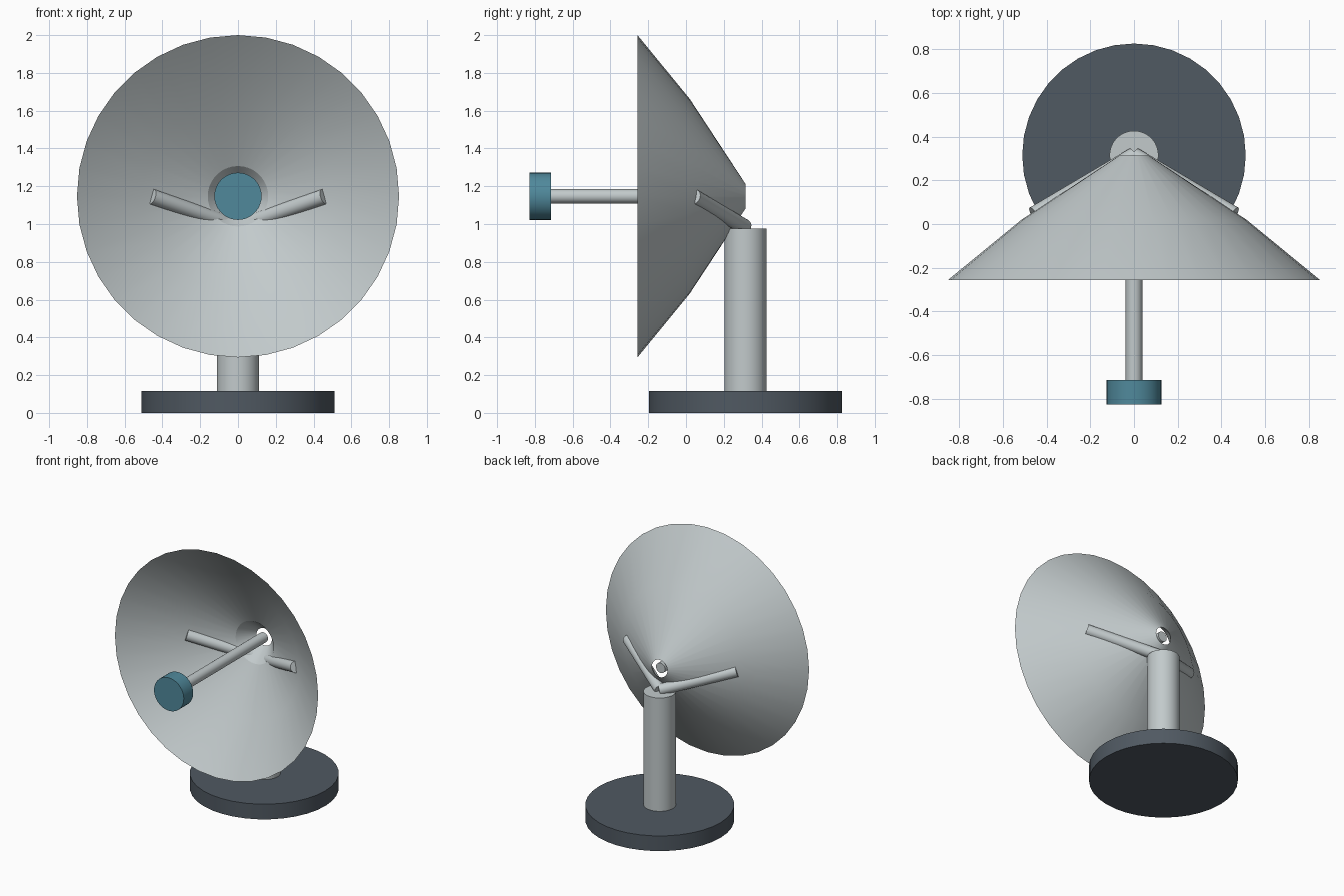
import bpy
import bmesh
from math import radians, tau
from mathutils import Vector, Matrix

default_cube = bpy.data.objects.get("Cube")
if default_cube:
    bpy.data.objects.remove(default_cube, do_unlink=True)

AXIS_Z = 1.147   # height of the dish axis
POST_Y = 0.315   # depth of the stand
SIDES = 36


def make_material(name, color):
    mat = bpy.data.materials.new(name)
    mat.use_nodes = True
    mat.diffuse_color = (*color, 1)
    mat.node_tree.nodes["Principled BSDF"].inputs["Base Color"].default_value = (*color, 1)
    return mat


light_grey = make_material("light grey metal", (0.54, 0.59, 0.60))
dark_slate = make_material("dark slate", (0.08, 0.10, 0.122))
teal = make_material("teal", (0.08, 0.25, 0.33))


def finish(name, bm, mat):
    bmesh.ops.recalc_face_normals(bm, faces=bm.faces)
    mesh = bpy.data.meshes.new(name)
    bm.to_mesh(mesh)
    bm.free()
    mesh.materials.append(mat)
    obj = bpy.data.objects.new(name, mesh)
    bpy.context.collection.objects.link(obj)
    bpy.ops.object.select_all(action="DESELECT")
    obj.select_set(True)
    bpy.context.view_layer.objects.active = obj
    bpy.ops.object.shade_smooth_by_angle(angle=radians(20))
    return obj


def rod(name, start, end, radius, mat, sides=SIDES):
    """Capped cylinder between two points."""
    start, end = Vector(start), Vector(end)
    span = end - start
    turn = span.to_track_quat("Z", "Y").to_matrix().to_4x4()
    bm = bmesh.new()
    bmesh.ops.create_cone(bm, cap_ends=True, segments=sides, radius1=radius,
                          radius2=radius, depth=span.length,
                          matrix=Matrix.Translation((start + end) / 2) @ turn)
    return finish(name, bm, mat)


def lathe(name, profile, mat):
    """Closed (radius, y) profile turned about the dish axis."""
    bm = bmesh.new()
    verts = [bm.verts.new((0, y, AXIS_Z + r)) for r, y in profile]
    edges = [bm.edges.new((v, verts[i - 1])) for i, v in enumerate(verts)]
    bmesh.ops.spin(bm, geom=verts + edges, cent=(0, 0, AXIS_Z), axis=(0, 1, 0),
                   angle=tau, steps=SIDES, use_merge=True)
    bmesh.ops.remove_doubles(bm, verts=bm.verts, dist=0.0005)
    return finish(name, bm, mat)


# Stand
rod("base", (0, POST_Y, 0), (0, POST_Y, 0.115), 0.512, dark_slate)
rod("post", (0, POST_Y, 0.115), (0, POST_Y, 0.975), 0.112, light_grey)

# Reflector: back surface out to the sharp rim, then front surface to the hole
lathe("dish", [(0.065, 0.315), (0.515, 0.02), (0.853, -0.257),
               (0.505, 0.015), (0.16, 0.20)], light_grey)

# Two braces from the post head to the back of the dish
for side, label in ((1, "left"), (-1, "right")):
    rod(label + "_brace", (0, 0.31, 0.985), (side * 0.457, 0.04, 1.145),
        0.041, light_grey, 24)

# Feed on the dish axis
rod("feed_boom", (0, 0.305, AXIS_Z), (0, -0.72, AXIS_Z), 0.038, light_grey, 24)
rod("feed_horn", (0, -0.715, AXIS_Z), (0, -0.828, AXIS_Z), 0.125, teal)
